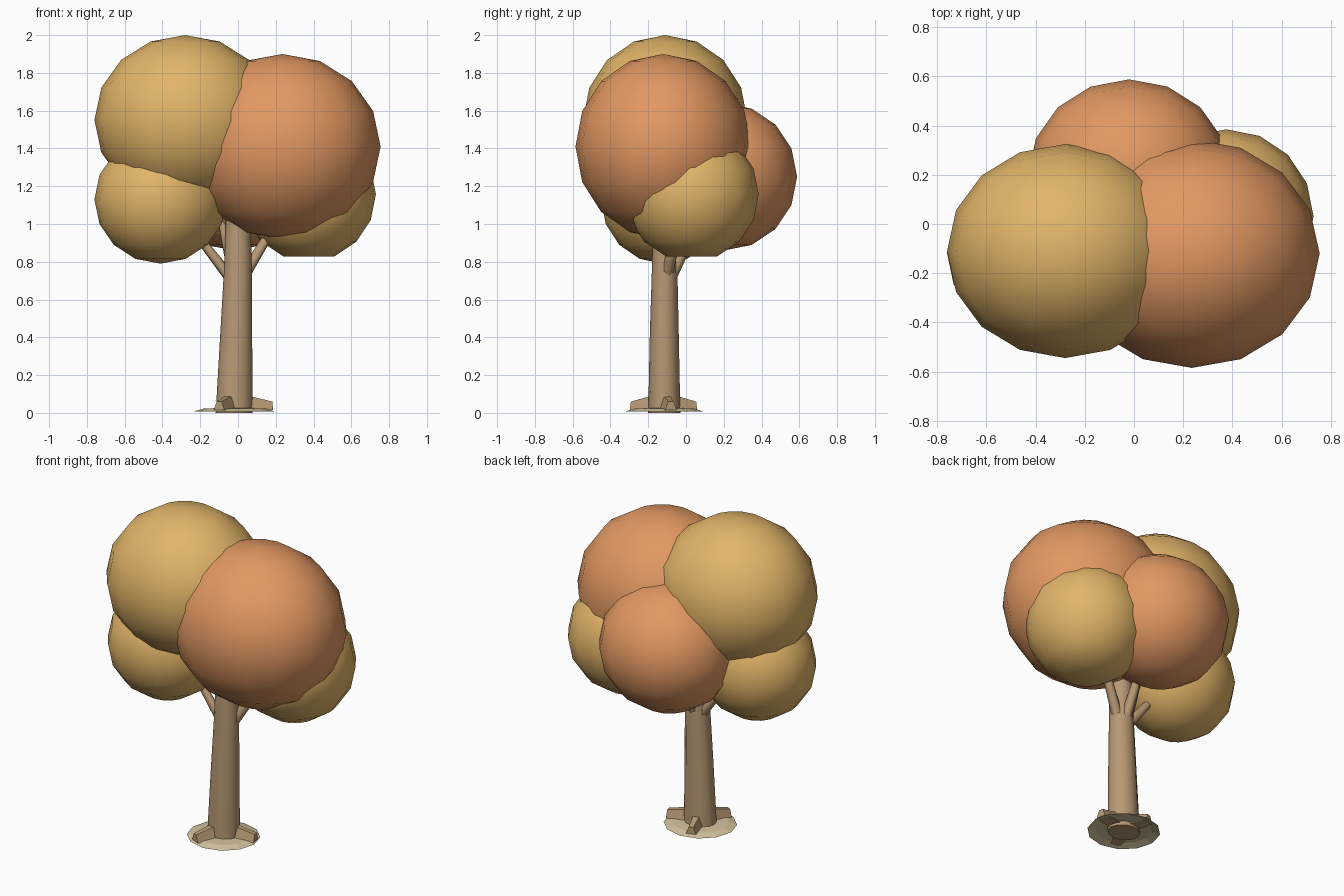
import bpy, bmesh, math
from mathutils import Vector, Matrix

cube = bpy.data.objects.get("Cube")
if cube:
    bpy.data.objects.remove(cube, do_unlink=True)


def material(name, rgb):
    m = bpy.data.materials.new(name)
    m.use_nodes = True
    m.diffuse_color = (*rgb, 1)
    m.node_tree.nodes["Principled BSDF"].inputs["Base Color"].default_value = (*rgb, 1)
    return m


YELLOW = material("golden leaves", (0.76, 0.46, 0.14))
ORANGE = material("orange leaves", (0.76, 0.315, 0.123))
BARK = material("bark", (0.48, 0.32, 0.175))
SAND = material("pale soil", (0.66, 0.55, 0.34))


def finish(name, bm, mat, angle=None):
    bmesh.ops.recalc_face_normals(bm, faces=bm.faces)
    mesh = bpy.data.meshes.new(name)
    bm.to_mesh(mesh)
    bm.free()
    mesh.materials.append(mat)
    ob = bpy.data.objects.new(name, mesh)
    bpy.context.collection.objects.link(ob)
    if angle:
        bpy.ops.object.select_all(action='DESELECT')
        ob.select_set(True)
        bpy.context.view_layer.objects.active = ob
        bpy.ops.object.shade_smooth_by_angle(angle=math.radians(angle))
    return ob


def leaf_ball(name, center, radii, mat, flat_bottom=False):
    bm = bmesh.new()
    bmesh.ops.create_uvsphere(bm, u_segments=16, v_segments=8, radius=1)
    for v in bm.verts:
        if flat_bottom:
            v.co.z = max(v.co.z, -math.cos(math.pi / 8))
        v.co = Vector(center) + v.co * Vector(radii)
    finish(name, bm, mat, 60)


def loft(name, rings, sides, mat, caps=True, angle=None):
    """Skin through horizontal rings given as (x, y, z, radius x, radius y)."""
    bm = bmesh.new()
    loops = []
    for x, y, z, rx, ry in rings:
        turns = [2 * math.pi * i / sides for i in range(sides)]
        loops.append([bm.verts.new((x + rx * math.cos(t), y + ry * math.sin(t), z)) for t in turns])
    for a, b in zip(loops, loops[1:]):
        for i in range(sides):
            j = (i + 1) % sides
            bm.faces.new((a[i], a[j], b[j], b[i]))
    if caps:
        bm.faces.new(loops[0])
        bm.faces.new(loops[-1])
    finish(name, bm, mat, angle)


def branch(name, start, end, r1, r2):
    a, b = Vector(start), Vector(end)
    bm = bmesh.new()
    turn = (b - a).to_track_quat('Z', 'Y').to_matrix().to_4x4()
    bmesh.ops.create_cone(bm, cap_ends=True, segments=6, radius1=r1, radius2=r2,
                          depth=(b - a).length,
                          matrix=Matrix.Translation((a + b) / 2) @ turn)
    finish(name, bm, BARK, 65)


def root(name, tip, width):
    """Wedge running out from the trunk foot, taller at the trunk."""
    foot = Vector((-0.02, -0.115, 0))
    out = Vector((*tip, 0)) - foot
    side = out.normalized().cross(Vector((0, 0, 1))) * width
    bm = bmesh.new()
    ends = []
    for along, low, high, wide in ((0.15, 0.015, 0.10, 1.0), (1, 0.015, 0.06, 0.7)):
        p = foot + out * along
        ends.append([bm.verts.new(p + side * wide * s + Vector((0, 0, z)))
                     for s, z in ((-1, low), (1, low), (0.45, high), (-0.45, high))])
    for i in range(4):
        j = (i + 1) % 4
        bm.faces.new((ends[0][i], ends[0][j], ends[1][j], ends[1][i]))
    for e in ends:
        bm.faces.new(e)
    finish(name, bm, BARK)


# Crown
leaf_ball("crown_top_right", (-0.28, -0.11, 1.55), (0.48, 0.435, 0.45), YELLOW)
leaf_ball("crown_top_left", (0.235, -0.12, 1.41), (0.52, 0.465, 0.49), ORANGE)
leaf_ball("crown_low_right", (-0.41, -0.12, 1.13), (0.35, 0.33, 0.34), YELLOW)
leaf_ball("crown_low_left", (0.375, 0.03, 1.157), (0.355, 0.355, 0.355), YELLOW, True)
leaf_ball("crown_back", (-0.02, 0.2, 1.25), (0.41, 0.388, 0.39), ORANGE)

# Trunk, slightly leaning
loft("trunk", [(-0.02, -0.115, 0, 0.098, 0.085),
               (-0.01, -0.115, 0.4, 0.085, 0.077),
               (0, -0.113, 0.78, 0.073, 0.067),
               (0.002, -0.11, 1.15, 0.062, 0.06)], 12, BARK, angle=50)

# Branches into the crown
branch("branch_right", (-0.045, -0.1, 0.72), (-0.24, -0.09, 0.97), 0.03, 0.02)
branch("branch_right_upper", (-0.04, -0.09, 0.8), (-0.1, -0.06, 1.08), 0.03, 0.02)
branch("branch_left", (0.04, -0.1, 0.74), (0.21, -0.03, 1.02), 0.032, 0.022)
branch("branch_back", (0, -0.08, 0.72), (0.0, 0.06, 1.0), 0.032, 0.022)

# Roots and the shallow soil ring, hollow underneath
root("root_front", (-0.1, -0.285), 0.045)
root("root_left", (0.18, -0.08), 0.045)
root("root_back", (-0.07, 0.05), 0.045)
loft("soil_ring", [(-0.02, -0.115, 0.008, 0.213, 0.205),
                   (-0.02, -0.115, 0.022, 0.165, 0.16),
                   (-0.02, -0.115, 0.026, 0.08, 0.075)], 12, SAND, caps=False)
